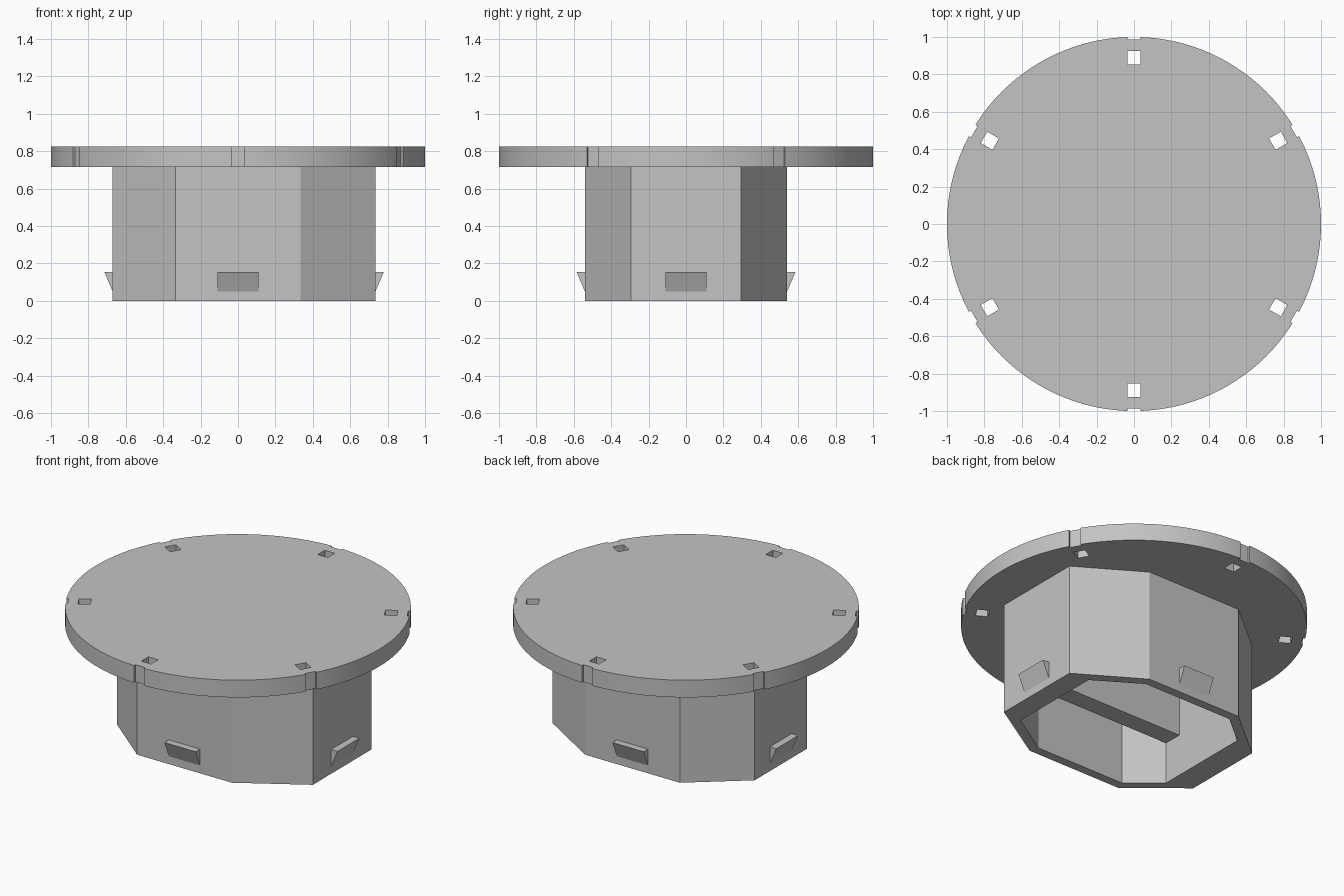
import bpy, bmesh
from math import radians, cos, sin
from mathutils import Matrix, Vector

cube = bpy.data.objects.get("Cube")
if cube:
    bpy.data.objects.remove(cube)

grey = bpy.data.materials.new("light_grey")
grey.use_nodes = True
colour = (0.55, 0.55, 0.55, 1)
grey.diffuse_color = colour
grey.node_tree.nodes["Principled BSDF"].inputs["Base Color"].default_value = colour

LID_BOTTOM, LID_TOP = 0.715, 0.825


def make_object(name, bm):
    bmesh.ops.recalc_face_normals(bm, faces=bm.faces)
    mesh = bpy.data.meshes.new(name)
    bm.to_mesh(mesh)
    bm.free()
    mesh.materials.append(grey)
    obj = bpy.data.objects.new(name, mesh)
    bpy.context.collection.objects.link(obj)
    return obj


def add_box(bm, size, matrix):
    bmesh.ops.create_cube(bm, size=1, matrix=matrix @ Matrix.Diagonal((*size, 1)))


# Round lid
bm = bmesh.new()
bmesh.ops.create_cone(bm, cap_ends=True, segments=120, radius1=1, radius2=1,
                      depth=LID_TOP - LID_BOTTOM,
                      matrix=Matrix.Translation((0, 0, (LID_TOP + LID_BOTTOM) / 2)))
lid = make_object("round_lid", bm)

# Six square holes and six rim notches cut through the lid
bm = bmesh.new()
for i in range(6):
    turn = Matrix.Rotation(radians(30 + 60 * i), 4, 'Z')
    add_box(bm, (0.072, 0.07, 0.4), turn @ Matrix.Translation((0.89, 0, 0.77)))
    add_box(bm, (0.1, 0.07, 0.4), turn @ Matrix.Translation((1.036, 0, 0.77)))
cutter = make_object("lid_cutter", bm)
cutter.hide_render = True
cut = lid.modifiers.new("holes", 'BOOLEAN')
cut.operation = 'DIFFERENCE'
cut.solver = 'EXACT'
cut.object = cutter
bpy.context.view_layer.objects.active = lid
lid.select_set(True)
bpy.ops.object.modifier_apply(modifier="holes")
bpy.data.objects.remove(cutter)
bpy.ops.object.shade_smooth_by_angle(angle=radians(25))


# Eight-sided hollow body
def mirrored(half):
    """Closes a front half profile by mirroring it across y."""
    return half + [(x, -y) for x, y in reversed(half)]


outer = mirrored([(-0.67, -0.265), (-0.335, -0.54), (0.335, -0.54), (0.735, -0.295)])
inner = mirrored([(-0.51, -0.32), (-0.315, -0.483), (0.316, -0.483), (0.6, -0.305)])
bm = bmesh.new()
rings = [[bm.verts.new((x, y, z)) for x, y in profile]
         for profile, z in ((outer, LID_BOTTOM), (outer, 0), (inner, 0), (inner, LID_BOTTOM))]
for a, b in zip(rings, rings[1:] + rings[:1]):
    for i in range(len(a)):
        j = (i + 1) % len(a)
        bm.faces.new((a[i], a[j], b[j], b[i]))
make_object("hollow_body", bm)

# Two inner partitions
for name, side in (("front_partition", -1), ("back_partition", 1)):
    bm = bmesh.new()
    add_box(bm, (1.13, 0.12, LID_BOTTOM - 0.267),
            Matrix.Translation((0.045, side * 0.26, (LID_BOTTOM + 0.267) / 2)))
    make_object(name, bm)

# Wedge-shaped snap clips on the four main walls
for name, angle, reach in (("left_clip", 0, 0.735), ("back_clip", 90, 0.54),
                           ("right_clip", 180, 0.67), ("front_clip", 270, 0.54)):
    bm = bmesh.new()
    profile = [(-0.01, 0.05), (0, 0.05), (0.045, 0.155), (-0.01, 0.155)]
    face = bm.faces.new([bm.verts.new((reach + r, -0.11, z)) for r, z in profile])
    moved = bmesh.ops.extrude_face_region(bm, geom=[face])["geom"]
    bmesh.ops.translate(bm, vec=(0, 0.22, 0),
                        verts=[v for v in moved if isinstance(v, bmesh.types.BMVert)])
    bm.transform(Matrix.Rotation(radians(angle), 4, 'Z'))
    make_object(name, bm)
